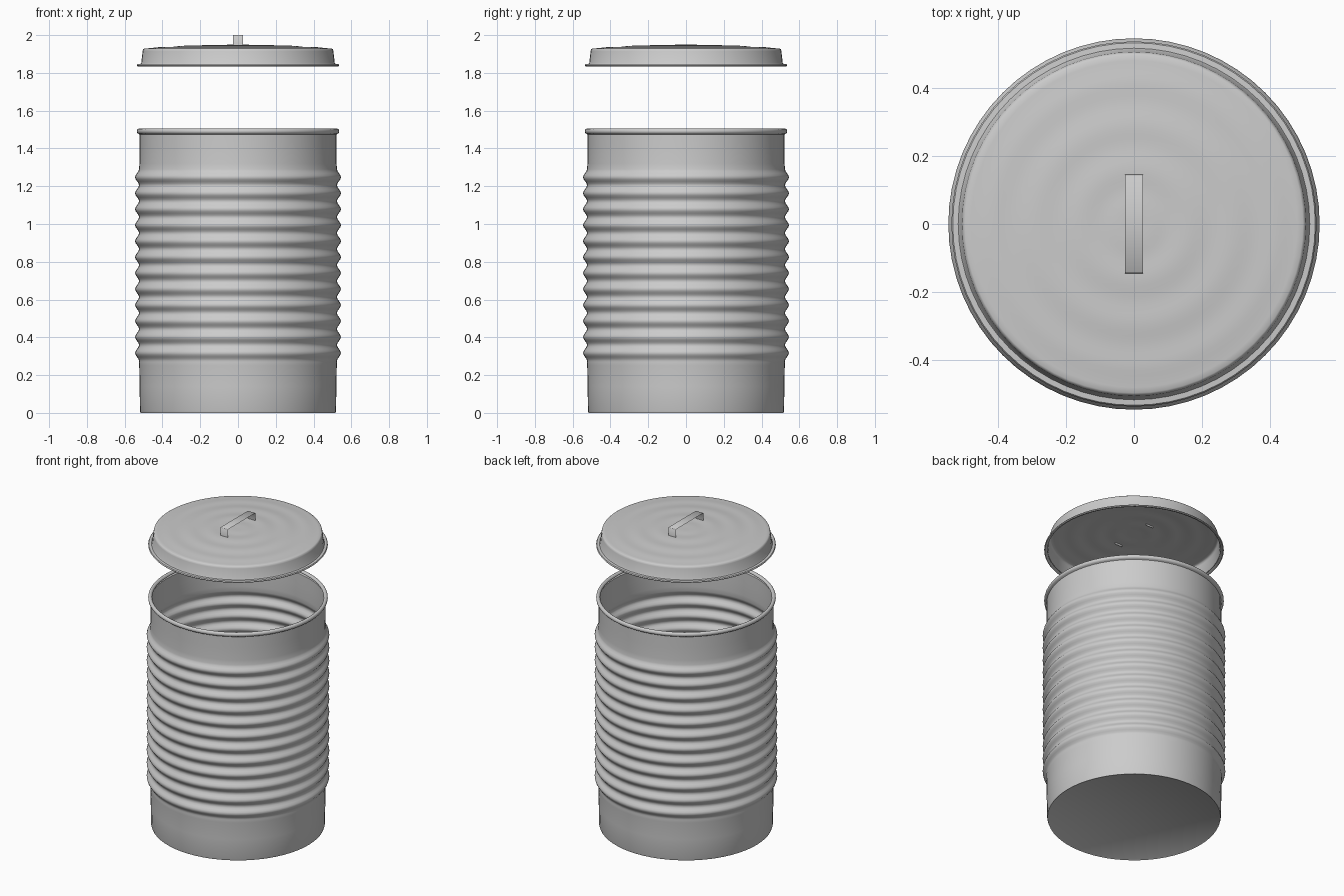
import bpy, bmesh, math

if "Cube" in bpy.data.objects:
    bpy.data.objects.remove(bpy.data.objects["Cube"])

SEG = 64


def finish(name, bm, angle):
    bmesh.ops.remove_doubles(bm, verts=bm.verts, dist=1e-5)
    bmesh.ops.recalc_face_normals(bm, faces=bm.faces)
    me = bpy.data.meshes.new(name)
    bm.to_mesh(me)
    bm.free()
    ob = bpy.data.objects.new(name, me)
    bpy.context.collection.objects.link(ob)
    bpy.ops.object.select_all(action='DESELECT')
    ob.select_set(True)
    bpy.context.view_layer.objects.active = ob
    bpy.ops.object.shade_smooth_by_angle(angle=math.radians(angle))
    return ob


def lathe(name, profile, angle=50):
    """Spin an (r, z) profile around the z axis."""
    bm = bmesh.new()
    vs = [bm.verts.new((r, 0, z)) for r, z in profile]
    es = [bm.edges.new(p) for p in zip(vs, vs[1:])]
    bmesh.ops.spin(bm, geom=vs + es, cent=(0, 0, 0), axis=(0, 0, 1),
                   angle=math.tau, steps=SEG, use_duplicate=False)
    return finish(name, bm, angle)


# Can body: floor, plain foot, twelve ribs, neck
body = [(0, 0.003), (0.512, 0.003), (0.516, 0), (0.519, 0.01),
        (0.521, 0.14), (0.523, 0.25), (0.525, 0.268)]
RIBS, Z0, Z1 = 12, 0.275, 1.29
pitch = (Z1 - Z0) / RIBS
STEPS = 8
for i in range(RIBS * STEPS + 1):
    wave = 0.5 - 0.5 * math.cos(math.tau * i / STEPS)
    body.append((0.524 + 0.021 * wave, Z0 + pitch * i / STEPS))
body += [(0.522, 1.32), (0.521, 1.40), (0.521, 1.474)]

# Rolled rim at the mouth
for k in range(11):
    a = math.radians(-80 + 26 * k)
    body.append((0.524 + 0.012 * math.cos(a), 1.491 + 0.014 * math.sin(a)))
lathe("can_body", body)

# Lid: rolled flange, skirt, gently rippled dome
lid = [(0.516, 1.842), (0.522, 1.836), (0.532, 1.835), (0.536, 1.840),
       (0.532, 1.846), (0.516, 1.847), (0.512, 1.854), (0.505, 1.915),
       (0.502, 1.925), (0.496, 1.929)]
N = 30
for i in range(1, N + 1):
    r = 0.496 * (1 - i / N)
    dome = 1.929 + 0.020 * (1 - (r / 0.496) ** 2)
    ripple = 0.0015 * math.sin(math.tau * r / 0.13) * min(1, r / 0.1, (0.496 - r) / 0.08)
    lid.append((r, dome + ripple))
lathe("lid", lid)

# Handle: thin bent strap
bm = bmesh.new()
strap = [(-0.145, 1.936), (-0.143, 1.998), (-0.141, 2.0),
         (0.141, 2.0), (0.143, 1.998), (0.145, 1.936)]
rows = [[bm.verts.new((x, y, z)) for x in (-0.027, 0.027)] for y, z in strap]
for a, b in zip(rows, rows[1:]):
    bm.faces.new((a[0], a[1], b[1], b[0]))
finish("lid_handle", bm, 50)
